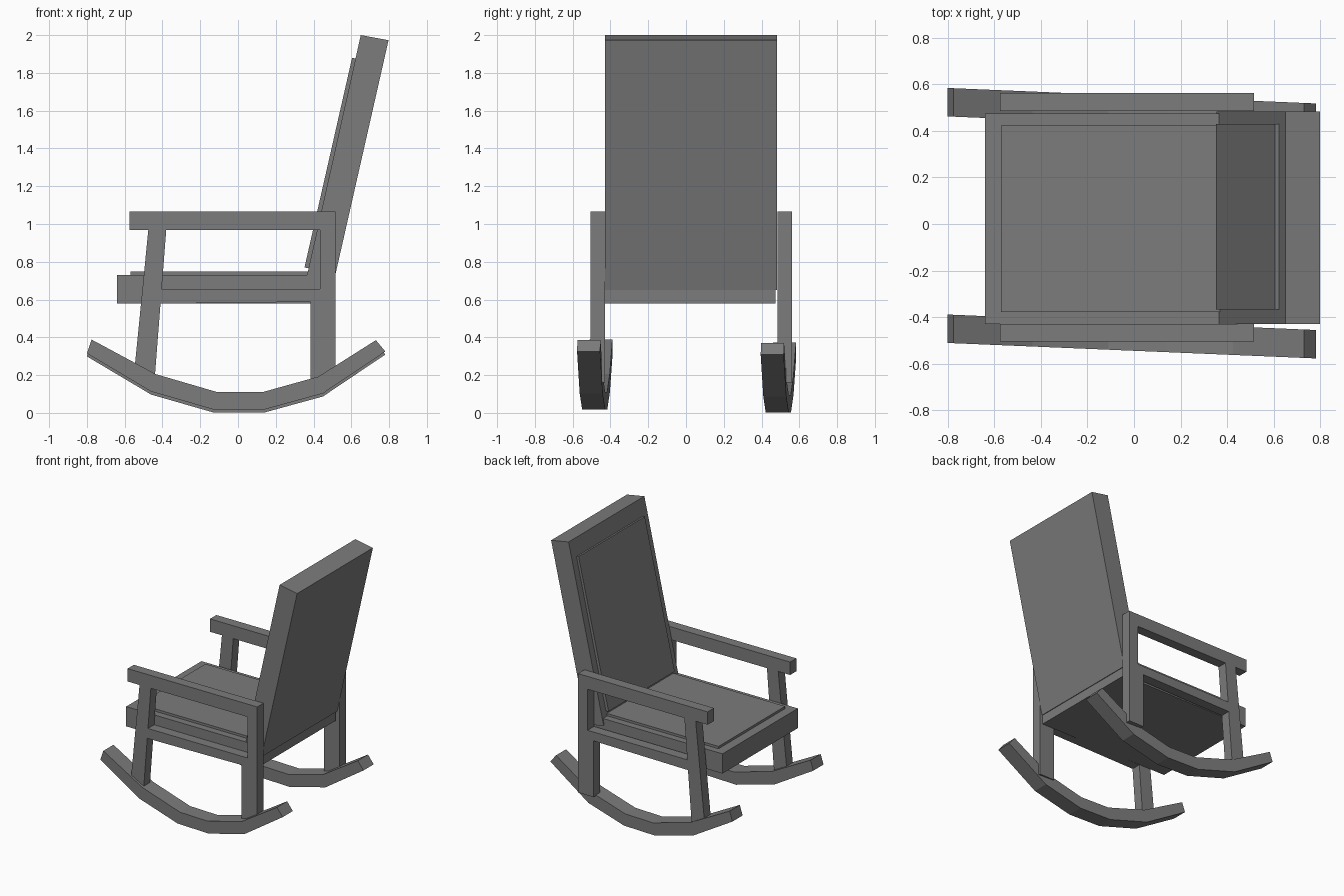
import bpy
import bmesh

cube = bpy.data.objects.get("Cube")
if cube:
    bpy.data.objects.remove(cube, do_unlink=True)

# Single flat colour
grey = bpy.data.materials.new("mid_grey")
grey.use_nodes = True
colour = (0.2, 0.2, 0.2, 1)
grey.diffuse_color = colour
grey.node_tree.nodes["Principled BSDF"].inputs["Base Color"].default_value = colour


def prism(name, profile, y0, y1, skew=0.0, drop=0.0):
    """Extrude an x-z profile from y0 to y1, optionally skewed along x."""
    bm = bmesh.new()
    verts = [bm.verts.new((x, y0 + skew * x, z - drop)) for x, z in profile]
    face = bm.faces.new(verts)
    ext = bmesh.ops.extrude_face_region(bm, geom=[face])
    moved = [g for g in ext["geom"] if isinstance(g, bmesh.types.BMVert)]
    bmesh.ops.translate(bm, verts=moved, vec=(0, y1 - y0, 0))
    bmesh.ops.recalc_face_normals(bm, faces=bm.faces)
    mesh = bpy.data.meshes.new(name)
    bm.to_mesh(mesh)
    bm.free()
    mesh.materials.append(grey)
    obj = bpy.data.objects.new(name, mesh)
    bpy.context.collection.objects.link(obj)
    return obj


def rect(x0, x1, z0, z1):
    return [(x0, z0), (x1, z0), (x1, z1), (x0, z1)]


# Seat with a thin raised pad
prism("seat", rect(-0.64, 0.49, 0.58, 0.73), -0.43, 0.475)
prism("seat_pad", rect(-0.57, 0.38, 0.72, 0.748), -0.377, 0.423)

# Reclined backrest with a thin raised pad
prism("backrest", [(0.355, 0.682), (0.497, 0.65), (0.797, 1.973), (0.65, 2.0)],
      -0.428, 0.483)
prism("backrest_pad", [(0.352, 0.77), (0.39, 0.762), (0.64, 1.872), (0.604, 1.88)],
      -0.367, 0.428)

# Side frames: armrest, legs and seat rail
arm = rect(-0.575, 0.515, 0.967, 1.065)
front_leg = [(-0.554, 0.17), (-0.442, 0.17), (-0.38, 0.967), (-0.475, 0.967)]
rear_leg = [(0.385, 0.16), (0.515, 0.16), (0.515, 0.967), (0.435, 0.967),
            (0.435, 0.655), (0.385, 0.655)]
rail = [(-0.42, 0.578), (0.385, 0.588), (0.385, 0.655), (-0.42, 0.655)]

# Faceted rocker runner
rocker = [(-0.8, 0.315), (-0.46, 0.113), (-0.13, 0.018), (0.14, 0.018),
          (0.45, 0.103), (0.78, 0.325), (0.73, 0.385), (0.425, 0.192),
          (0.13, 0.11), (-0.11, 0.11), (-0.435, 0.205), (-0.775, 0.388)]

for side, y0, y1, runner_y, drop in (("right", -0.505, -0.43, -0.483, 0.0),
                                     ("left", 0.485, 0.562, 0.489, 0.016)):
    for part, profile in (("armrest", arm), ("front_leg", front_leg),
                          ("rear_leg", rear_leg), ("side_rail", rail)):
        prism(f"{side}_{part}", profile, y0, y1)
    prism(f"{side}_rocker", rocker, runner_y - 0.061, runner_y + 0.061,
          skew=-0.042, drop=drop)
